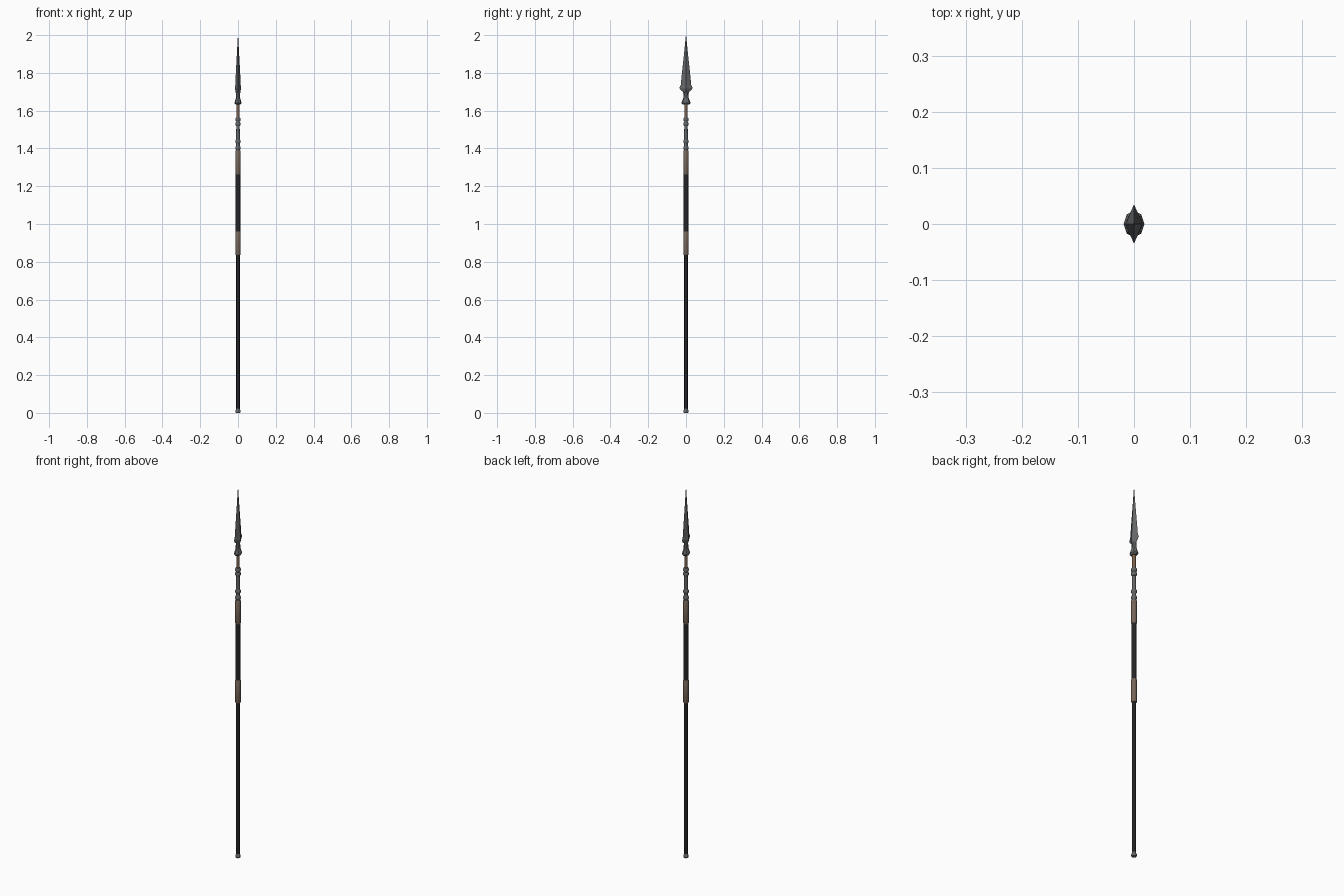
import bpy, bmesh, math

if "Cube" in bpy.data.objects:
    bpy.data.objects.remove(bpy.data.objects["Cube"])


def material(name, rgb):
    m = bpy.data.materials.new(name)
    m.diffuse_color = (*rgb, 1)
    m.use_nodes = True
    m.node_tree.nodes["Principled BSDF"].inputs["Base Color"].default_value = m.diffuse_color
    return m


STEEL = material("grey steel", (0.13, 0.135, 0.14))
DARK = material("black shaft", (0.018, 0.018, 0.020))
LEATHER = material("brown leather", (0.19, 0.135, 0.10))
COPPER = material("copper brown", (0.20, 0.12, 0.075))


def loft(name, mat, rings, sides=16, smooth=True):
    """Stack rings of (z, x radius, y radius) and close both ends."""
    bm = bmesh.new()
    prev = None
    for z, rx, ry in rings:
        ring = [bm.verts.new((rx * math.cos(2 * math.pi * i / sides),
                              ry * math.sin(2 * math.pi * i / sides), z))
                for i in range(sides)]
        if prev:
            for i in range(sides):
                j = (i + 1) % sides
                bm.faces.new((prev[i], prev[j], ring[j], ring[i]))
        else:
            bm.faces.new(ring[::-1])
        prev = ring
    bm.faces.new(prev)
    me = bpy.data.meshes.new(name)
    bm.to_mesh(me)
    bm.free()
    me.materials.append(mat)
    ob = bpy.data.objects.new(name, me)
    bpy.context.collection.objects.link(ob)
    if smooth:
        bpy.ops.object.select_all(action='DESELECT')
        ob.select_set(True)
        bpy.context.view_layer.objects.active = ob
        bpy.ops.object.shade_smooth_by_angle(angle=math.radians(35))
    return ob


def turned(name, mat, profile, sides=16):
    return loft(name, mat, [(z, r, r) for z, r in profile], sides)


# Butt cap and lower shaft
turned("butt_cap", STEEL, [(0, 0.011), (0.004, 0.013), (0.012, 0.013),
                           (0.018, 0.010), (0.022, 0.0095)])
turned("lower_shaft", DARK, [(0.018, 0.0095), (0.85, 0.0095)])

# Two leather grips around the thicker middle shaft
for name, z0, z1 in (("lower_grip", 0.835, 0.96), ("upper_grip", 1.262, 1.388)):
    turned(name, LEATHER, [(z0, 0.012), (z0 + 0.004, 0.0138),
                           (z1 - 0.004, 0.0138), (z1, 0.012)])
turned("middle_shaft", DARK, [(0.95, 0.0122), (1.27, 0.0122)])

# Steel socket with paired rings at each end
turned("socket", STEEL, [(1.38, 0.0105), (1.47, 0.0105), (1.51, 0.009), (1.565, 0.009)])
for i, z in enumerate((1.402, 1.436, 1.53, 1.553)):
    turned(f"socket_ring_{i + 1}", STEEL,
           [(z - 0.011, 0.010), (z - 0.005, 0.0138), (z + 0.005, 0.0138), (z + 0.011, 0.010)])

# Copper neck
turned("neck", COPPER, [(1.555, 0.0085), (1.645, 0.0085)])

# Flared collar under the blade
loft("collar", STEEL, [(1.632, 0.013, 0.017), (1.64, 0.0185, 0.024),
                       (1.647, 0.017, 0.022), (1.668, 0.011, 0.014),
                       (1.69, 0.010, 0.0125), (1.70, 0.010, 0.012)], 8, False)

# Diamond-section blade with swept barbs
loft("blade", STEEL, [(1.68, 0.009, 0.012), (1.70, 0.013, 0.017),
                      (1.712, 0.015, 0.030), (1.72, 0.0155, 0.035),
                      (1.735, 0.0145, 0.028), (1.80, 0.0115, 0.0215),
                      (1.90, 0.006, 0.0105), (2.0, 0.0005, 0.0005)], 4, False)
